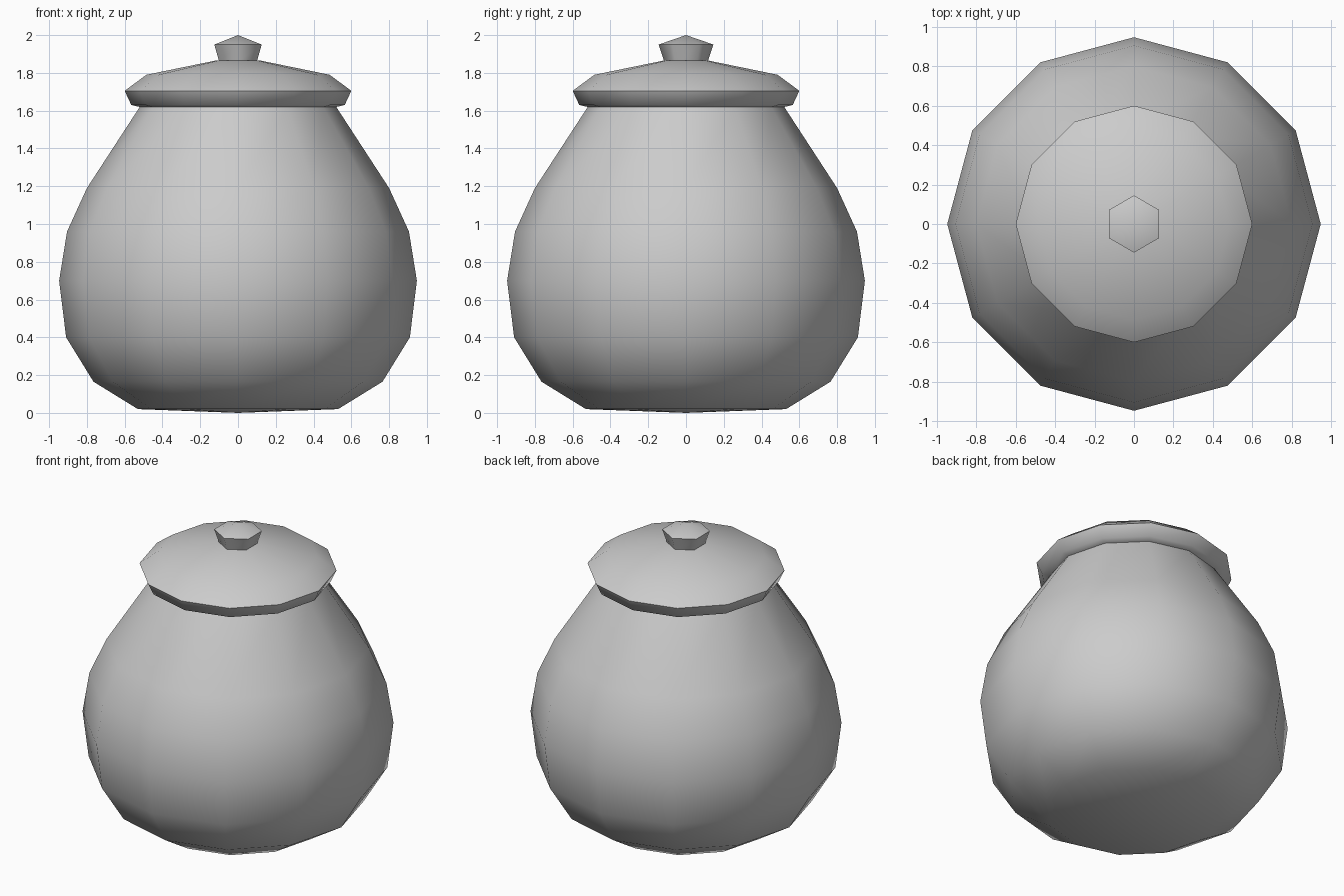
import bpy
import bmesh
from math import cos, sin, pi, radians

cube = bpy.data.objects.get("Cube")
if cube:
    bpy.data.objects.remove(cube, do_unlink=True)

clay = bpy.data.materials.new("grey_clay")
clay.use_nodes = True
colour = (0.6, 0.6, 0.6, 1)
clay.diffuse_color = colour
clay.node_tree.nodes["Principled BSDF"].inputs["Base Color"].default_value = colour


def turned(name, profile, sides, start=0.0, crease=50):
    """Turn a (radius, height) profile around z; radius 0 makes a pole."""
    bm = bmesh.new()
    rings = []
    for r, z in profile:
        if r == 0:
            rings.append([bm.verts.new((0, 0, z))] * sides)
        else:
            angles = [start + 2 * pi * i / sides for i in range(sides)]
            rings.append([bm.verts.new((r * cos(a), r * sin(a), z)) for a in angles])
    for low, high in zip(rings, rings[1:]):
        for i in range(sides):
            j = (i + 1) % sides
            corners = dict.fromkeys((low[i], low[j], high[j], high[i]))
            bm.faces.new(list(corners))
    bmesh.ops.recalc_face_normals(bm, faces=bm.faces[:])
    mesh = bpy.data.meshes.new(name)
    bm.to_mesh(mesh)
    bm.free()
    mesh.materials.append(clay)
    obj = bpy.data.objects.new(name, mesh)
    bpy.context.collection.objects.link(obj)
    bpy.ops.object.select_all(action="DESELECT")
    obj.select_set(True)
    bpy.context.view_layer.objects.active = obj
    bpy.ops.object.shade_smooth_by_angle(angle=radians(crease))
    return obj


# Round-bellied jar, closed under the lid
turned("jar_body", [(0, 0), (0.53, 0.02), (0.765, 0.165), (0.91, 0.4),
                    (0.947, 0.7), (0.905, 0.96), (0.8, 1.19),
                    (0.52, 1.62), (0, 1.63)], 12)

# Overhanging lid with a sharp rim
turned("lid", [(0, 1.62), (0.5, 1.615), (0.565, 1.63), (0.6, 1.705),
               (0.485, 1.79), (0.12, 1.865), (0, 1.87)], 12, crease=65)

# Six-sided knob, wider at the top
turned("lid_knob", [(0, 1.85), (0.115, 1.86), (0.145, 1.95), (0, 2.0)],
       6, start=pi / 2, crease=65)
